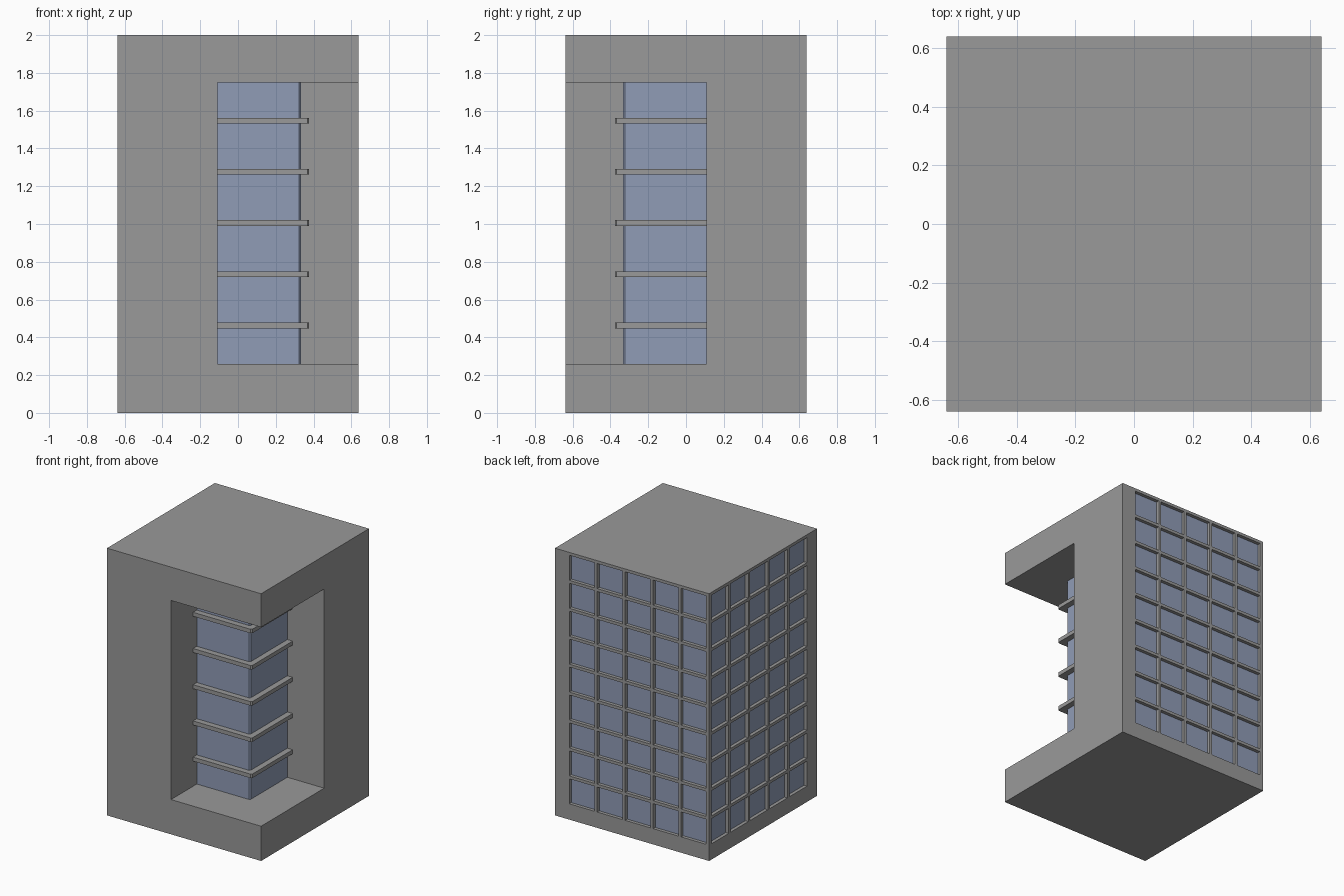
import bpy, bmesh
from mathutils import Vector

if "Cube" in bpy.data.objects:
    bpy.data.objects.remove(bpy.data.objects["Cube"], do_unlink=True)

H = 0.638                       # half width of the tower
NOTCH, LOW, TOP = 0.108, 0.26, 1.75
DEPTH, BAR, MARGIN = 0.025, 0.022, 0.118
COLS, ROWS = 5, 9


def material(name, colour):
    m = bpy.data.materials.new(name)
    m.use_nodes = True
    m.diffuse_color = colour
    m.node_tree.nodes["Principled BSDF"].inputs["Base Color"].default_value = colour
    return m


concrete = material("grey_concrete", (0.32, 0.32, 0.32, 1))
glass = material("blue_glass", (0.28, 0.335, 0.47, 1))


def add_box(bm, lo, hi):
    lo, hi = Vector(lo), Vector(hi)
    verts = bmesh.ops.create_cube(bm, size=1)["verts"]
    bmesh.ops.scale(bm, vec=hi - lo, verts=verts)
    bmesh.ops.translate(bm, vec=(lo + hi) / 2, verts=verts)


def make(name, bm, *mats):
    bmesh.ops.recalc_face_normals(bm, faces=bm.faces)
    mesh = bpy.data.meshes.new(name)
    bm.to_mesh(mesh)
    bm.free()
    for m in mats:
        mesh.materials.append(m)
    ob = bpy.data.objects.new(name, mesh)
    bpy.context.collection.objects.link(ob)
    return ob


def cut(target, bm):
    cutter = make("cutter", bm)
    cutter.hide_render = True
    mod = target.modifiers.new("cut", "BOOLEAN")
    mod.operation, mod.solver, mod.object = "DIFFERENCE", "EXACT", cutter
    bpy.context.view_layer.objects.active = target
    bpy.ops.object.modifier_apply(modifier=mod.name)
    bpy.data.objects.remove(cutter, do_unlink=True)


def corner_prism(name, reach, z0, z1, mat, bevel=0.01):
    """Square block filling the inner corner, with its outer corner bevelled."""
    n = NOTCH
    outline = [(-n, n), (-n, -reach), (reach - bevel, -reach),
               (reach, bevel - reach), (reach, n)]
    bm = bmesh.new()
    face = bm.faces.new([bm.verts.new((x, y, z0)) for x, y in outline])
    up = bmesh.ops.extrude_face_region(bm, geom=[face])["geom"]
    bmesh.ops.translate(bm, vec=(0, 0, z1 - z0),
                        verts=[v for v in up if isinstance(v, bmesh.types.BMVert)])
    return make(name, bm, mat)


# Tower block
bm = bmesh.new()
add_box(bm, (-H, -H, 0), (H, H, 2))
tower = make("tower_body", bm, concrete, glass)

# Deep opening in the front left corner
bm = bmesh.new()
add_box(bm, (-NOTCH, -1, LOW), (1, NOTCH, TOP))
cut(tower, bm)

# Recessed window grids on the back and right walls
pitch_u = (2 * H - MARGIN) / COLS
pitch_z = (2 - MARGIN) / ROWS
for wall in ("back", "right"):
    bm = bmesh.new()
    for c in range(COLS):
        u0 = -H + MARGIN + c * pitch_u
        u1 = min(u0 + pitch_u - BAR, H - DEPTH - 0.002)
        for r in range(ROWS):
            z0 = MARGIN + r * pitch_z
            z1 = z0 + pitch_z - BAR
            if wall == "back":
                add_box(bm, (-u1, H - DEPTH, z0), (-u0, 1, z1))
            else:
                add_box(bm, (-1, u0, z0), (DEPTH - H, u1, z1))
    cut(tower, bm)

# Window panes are the recessed faces looking out of the two walls
for p in tower.data.polygons:
    back = p.normal.y > 0.9 and abs(p.center.y - H + DEPTH) < 0.001
    side = p.normal.x < -0.9 and abs(p.center.x + H - DEPTH) < 0.001
    p.material_index = 1 if back or side else 0

# Glazed core and floor ledges inside the opening
corner_prism("glass_core", 0.333, LOW, TOP, glass)
for i in range(5):
    z = 0.463 + 0.271 * i
    corner_prism(f"floor_ledge_{i + 1}", 0.377, z - 0.015, z + 0.015, concrete)
